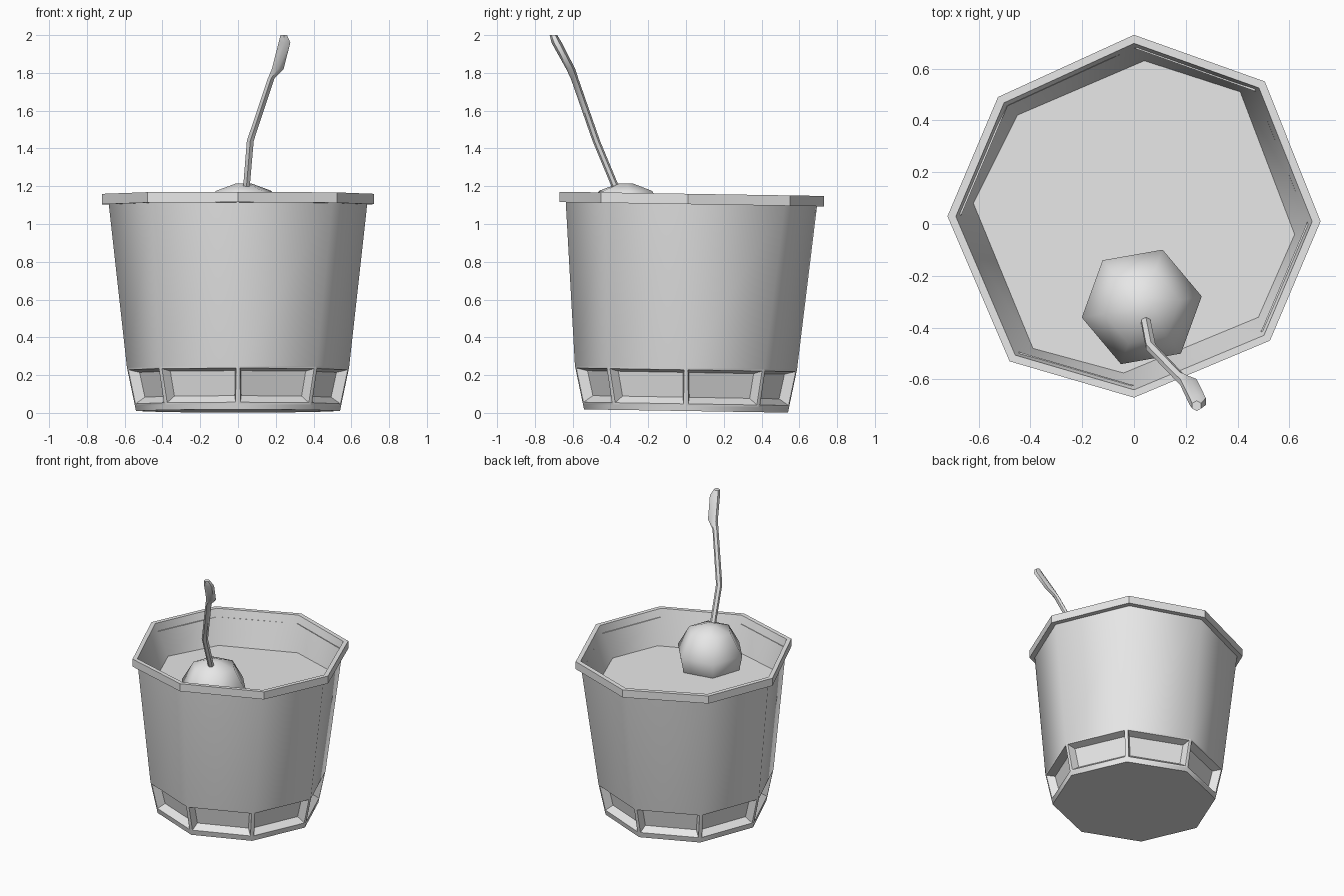
import bpy, bmesh, math
from mathutils import Vector

cube = bpy.data.objects.get("Cube")
if cube:
    bpy.data.objects.remove(cube, do_unlink=True)

grey = bpy.data.materials.new("plain grey")
grey.use_nodes = True
colour = (0.8, 0.8, 0.8, 1)
grey.diffuse_color = colour
grey.node_tree.nodes["Principled BSDF"].inputs["Base Color"].default_value = colour

# Slightly uneven eight-sided outlines, anticlockwise from +x
RIM = [(.72, .01), (.505, .55), (0, .73), (-.525, .49),
       (-.72, .03), (-.48, -.53), (0, -.67), (.525, -.45)]
DRINK = [(.62, -.04), (.41, .51), (.04, .63), (-.45, .42),
         (-.62, .08), (-.39, -.48), (-.04, -.575), (.48, -.36)]


def scaled(points, s):
    return [(x * s, y * s) for x, y in points]


def polygon(sides, r, turn=0.0, cx=0.0, cy=0.0):
    angles = [math.tau * i / sides + turn for i in range(sides)]
    return [(cx + r * math.cos(a), cy + r * math.sin(a)) for a in angles]


def ring(points, z, lean=0.016):
    """A level outline that leans a little toward the back."""
    return [Vector((x, y, z - lean * y)) for x, y in points]


def loft(bm, rings, cap_start=False, cap_end=False):
    """Skin a list of rings and return the side faces, band by band."""
    loops = [[bm.verts.new(p) for p in r] for r in rings]
    bands = []
    for a, b in zip(loops, loops[1:]):
        n = len(a)
        bands.append([bm.faces.new((a[i], a[(i + 1) % n], b[(i + 1) % n], b[i]))
                      for i in range(n)])
    if cap_start:
        bm.faces.new(loops[0][::-1])
    if cap_end:
        bm.faces.new(loops[-1])
    return bands


def finish(bm, name, angle):
    mesh = bpy.data.meshes.new(name)
    bm.normal_update()
    bm.to_mesh(mesh)
    bm.free()
    mesh.materials.append(grey)
    obj = bpy.data.objects.new(name, mesh)
    bpy.context.collection.objects.link(obj)
    bpy.ops.object.select_all(action='DESELECT')
    obj.select_set(True)
    bpy.context.view_layer.objects.active = obj
    if angle:
        bpy.ops.object.shade_smooth_by_angle(angle=math.radians(angle))
    return obj


# Tapered cup body with a sunken panel in each side of the foot
bm = bmesh.new()
bands = loft(bm, [ring(polygon(8, .54), .01), ring(polygon(8, .545), .035),
                  ring(polygon(8, .588), .24), ring(scaled(RIM, .95), 1.105)],
             cap_start=True)
bm.normal_update()
bmesh.ops.inset_individual(bm, faces=bands[1], thickness=.018, depth=0)
bmesh.ops.inset_individual(bm, faces=bands[1], thickness=.035, depth=-.05)
finish(bm, "cup_body", 50)

# Overhanging rim
bm = bmesh.new()
loft(bm, [ring(scaled(RIM, .93), 1.105), ring(RIM, 1.105),
          ring(RIM, 1.16), ring(scaled(RIM, .955), 1.16)])
finish(bm, "cup_rim", 0)

# Inner wall, running down to the drink
bm = bmesh.new()
loft(bm, [ring(scaled(RIM, .955), 1.16), ring(DRINK, .92)])
finish(bm, "inner_wall", 50)

# Surface of the drink
bm = bmesh.new()
bm.faces.new([bm.verts.new(p) for p in ring(DRINK, .92)])
finish(bm, "drink_surface", 0)

# Six-sided floating cherry
bm = bmesh.new()
cx, cy = .03, -.32
turn = math.radians(10)
rings = [ring(polygon(6, r, turn, cx, cy), z, 0)
         for r, z in [(.14, .82), (.21, .91), (.235, 1.03), (.15, 1.175), (.04, 1.215)]]
loft(bm, rings, cap_start=True, cap_end=True)
finish(bm, "cherry", 60)

# Bent stem with a thicker flattened tip: centre, half width, half depth
STEM = [((.04, -.35, 1.14), .02, .02), ((.065, -.475, 1.44), .021, .02),
        ((.175, -.59, 1.77), .02, .02), ((.21, -.61, 1.82), .036, .024),
        ((.246, -.685, 1.96), .036, .027), ((.242, -.702, 2.0), .02, .02)]
bm = bmesh.new()
rings = []
for i, (c, w, d) in enumerate(STEM):
    c = Vector(c)
    # Tip rings stay level so that the end is cut flat
    rings.append([c + Vector((w * sx, d * sy, 0))
                  for sx, sy in polygon(6, 1.0, math.pi / 6)])
loft(bm, rings, cap_start=True, cap_end=True)
finish(bm, "cherry_stem", 50)
